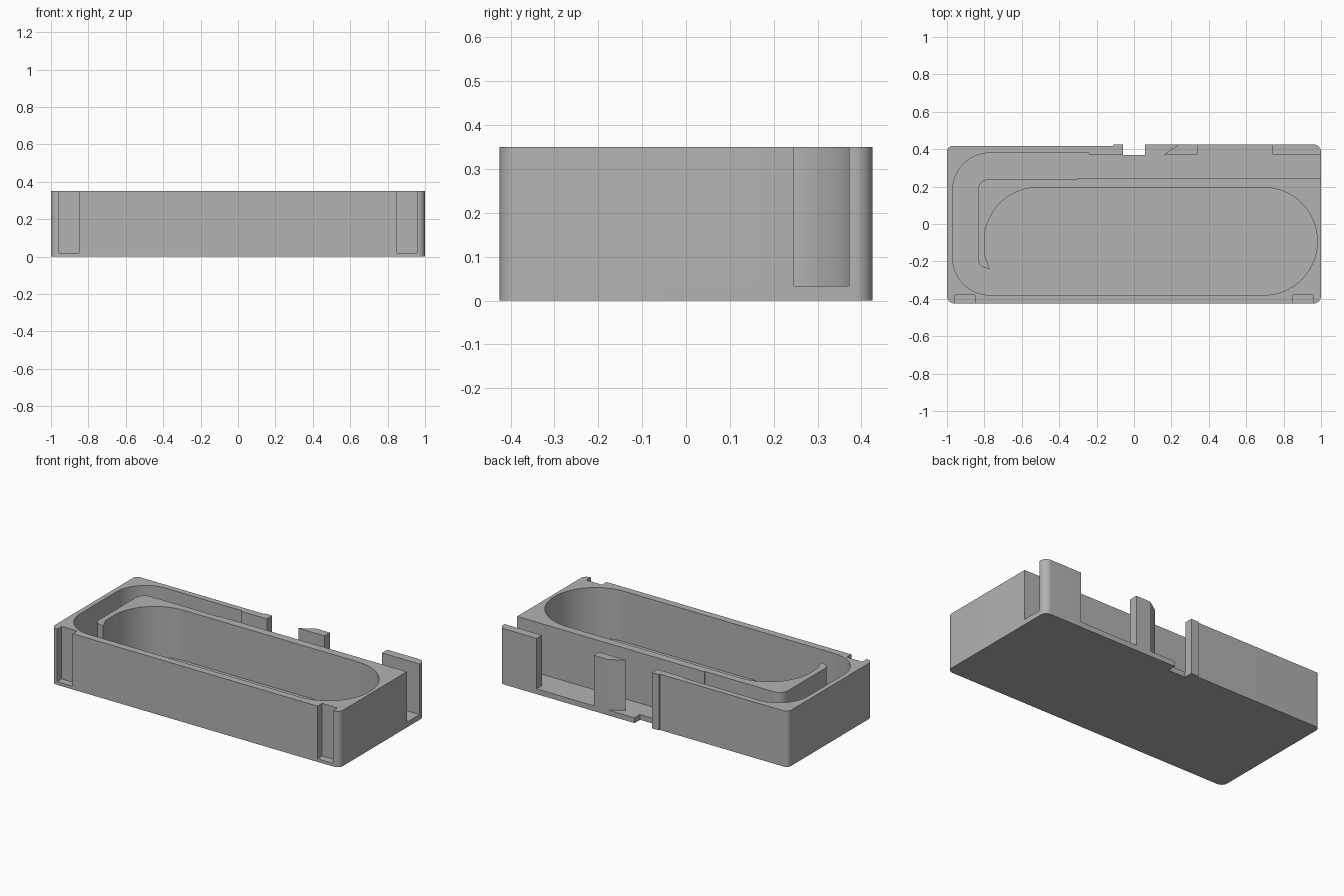
import bpy, bmesh
from math import atan2, cos, pi, sin, tan
from mathutils import Vector

cube = bpy.data.objects.get("Cube")
if cube:
    bpy.data.objects.remove(cube, do_unlink=True)

# Plain grey finish
colour = (0.45, 0.45, 0.45, 1)
grey = bpy.data.materials.new("plain_grey")
grey.use_nodes = True
grey.diffuse_color = colour
grey.node_tree.nodes["Principled BSDF"].inputs["Base Color"].default_value = colour


def rounded(points, steps=16):
    """Plan outline from (x, y) corners, filleted where a radius follows."""
    out = []
    for i, p in enumerate(points):
        corner = Vector(p[:2])
        if len(p) == 2:
            out.append(corner)
            continue
        radius = p[2]
        a = (Vector(points[i - 1][:2]) - corner).normalized()
        b = (Vector(points[(i + 1) % len(points)][:2]) - corner).normalized()
        half = a.angle(b) / 2
        centre = corner + (a + b).normalized() * (radius / sin(half))
        reach = radius / tan(half)
        start = corner + a * reach - centre
        end = corner + b * reach - centre
        first = atan2(start.y, start.x)
        sweep = (atan2(end.y, end.x) - first + pi) % (2 * pi) - pi
        for k in range(steps + 1):
            t = first + sweep * k / steps
            out.append(centre + Vector((cos(t), sin(t))) * radius)
    return out


def prism(name, points, z0, z1):
    """Upright solid with the given plan, smooth only round its fillets."""
    plan = rounded(points)
    bm = bmesh.new()
    low = [bm.verts.new((p.x, p.y, z0)) for p in plan]
    high = [bm.verts.new((p.x, p.y, z1)) for p in plan]
    bm.faces.new(low)
    bm.faces.new(high)
    for i in range(len(plan)):
        bm.faces.new((low[i - 1], low[i], high[i], high[i - 1]))
    bmesh.ops.recalc_face_normals(bm, faces=bm.faces[:])
    mesh = bpy.data.meshes.new(name)
    bm.to_mesh(mesh)
    bm.free()
    mesh.materials.append(grey)
    ob = bpy.data.objects.new(name, mesh)
    bpy.context.collection.objects.link(ob)
    bpy.ops.object.select_all(action="DESELECT")
    ob.select_set(True)
    bpy.context.view_layer.objects.active = ob
    bpy.ops.object.shade_smooth_by_angle(angle=pi / 6)


SLOT_BASE, FLOOR, HEIGHT = 0.02, 0.033, 0.35

# Front edge, with an upright slot near each corner
slot = [(-.958, -.425), (-.958, -.38), (-.85, -.38), (-.85, -.425)]
front_corners = [(-1, -.425, .04), (1, -.425, .04)]
slotted_front = ([front_corners[0]] + slot
                 + [(-x, y) for x, y in reversed(slot)] + [front_corners[1]])

# Rear edge of the floor, with the notch, and the back left corner
rear = [(1, .425, .04), (.06, .425), (.06, .37), (-.06, .37), (-.06, .425)]
rear_left = [(-.11, .425), (-.11, .417), (-1, .417, .03)]

# Floor in two layers, the upper one starting the slots
prism("base_plate", front_corners + rear + rear_left, 0, SLOT_BASE)
prism("basin_floor", slotted_front + rear + rear_left, SLOT_BASE, FLOOR)

# Continuous wall: outer sides, channel side, hooked end, basin, rear left wall
channel = [(1, .246), (-.3, .246), (-.3, .24), (-.835, .24, .06)]
hook = [(-.835, -.225, .05), (-.77, -.24), (-.798, -.17)]
basin = [(-.81, .195, .286), (.98, .195, .286), (.98, -.38, .286),
         (-.97, -.38, .2), (-.97, .38, .2)]
rear_wall = [(-.24, .38), (-.24, .372), (-.06, .372), (-.06, .425)]
prism("case_walls", slotted_front + channel + hook + basin + rear_wall + rear_left,
      FLOOR, HEIGHT)

# Free-standing rear post with a slanted side, and the rear corner wall
prism("rear_post", [(.16, .372), (.34, .372), (.34, .425), (.24, .425)],
      FLOOR, HEIGHT)
prism("rear_corner_wall", [(.74, .372), (1, .372), (1, .425, .04), (.74, .425)],
      FLOOR, HEIGHT)
